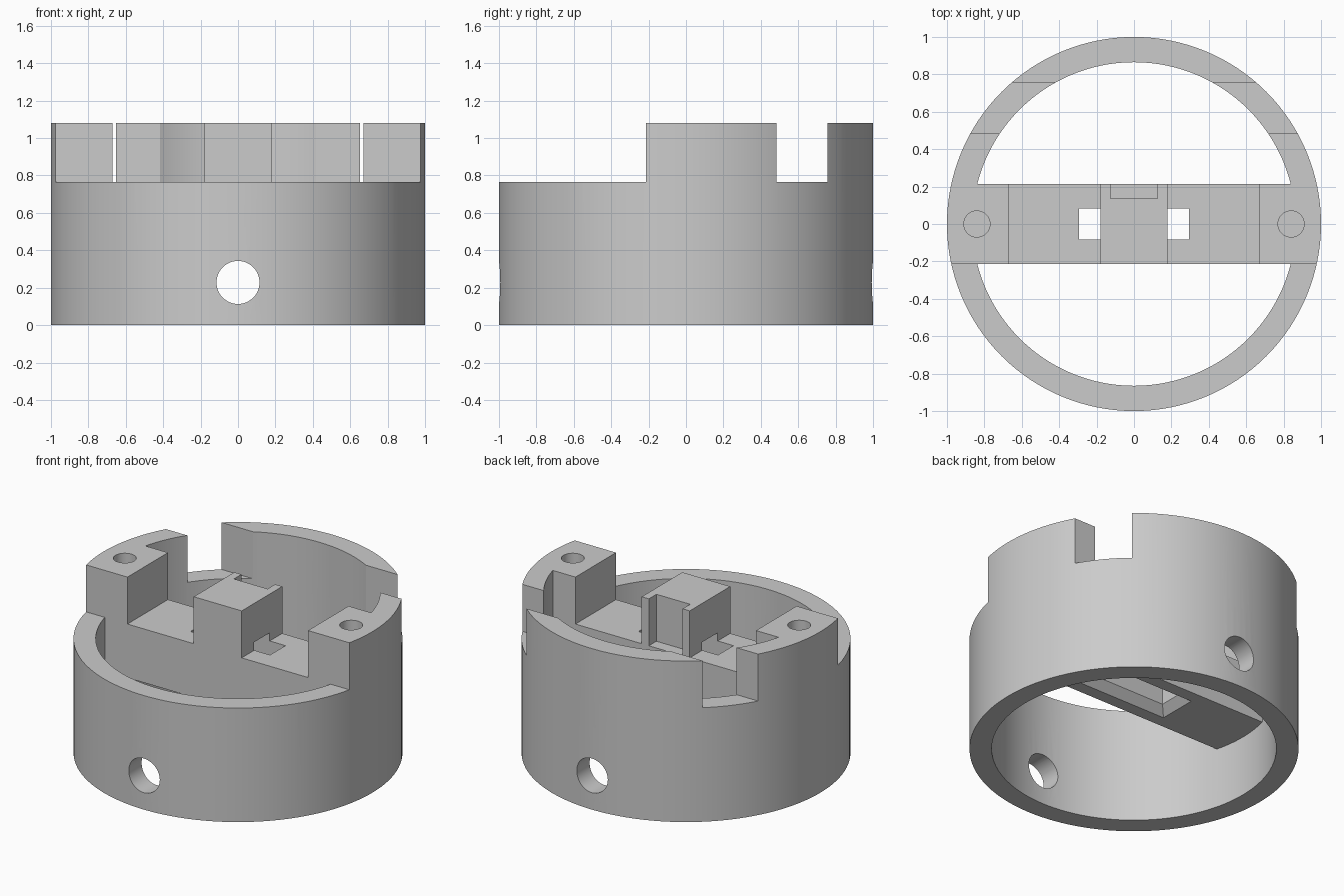
import bpy
import bmesh
from mathutils import Matrix, Vector

cube = bpy.data.objects.get("Cube")
if cube:
    bpy.data.objects.remove(cube, do_unlink=True)

TOP, STEP, BAR_BOTTOM, BAR_HALF = 1.08, 0.765, 0.405, 0.215
OVER = 1.3  # cutters run past the top

grey = bpy.data.materials.new("plain grey")
grey.use_nodes = True
colour = (0.6, 0.6, 0.6, 1)
grey.diffuse_color = colour
grey.node_tree.nodes["Principled BSDF"].inputs["Base Color"].default_value = colour


def make(name, bm):
    mesh = bpy.data.meshes.new(name)
    bmesh.ops.recalc_face_normals(bm, faces=bm.faces)
    bm.to_mesh(mesh)
    bm.free()
    mesh.materials.append(grey)
    obj = bpy.data.objects.new(name, mesh)
    bpy.context.collection.objects.link(obj)
    return obj


def box(name, low, high):
    low, high = Vector(low), Vector(high)
    bm = bmesh.new()
    bmesh.ops.create_cube(bm, size=1, matrix=Matrix.Translation((low + high) / 2)
                          @ Matrix.Diagonal((*(high - low), 1)))
    return make(name, bm)


def cylinder(name, radius, depth, centre, sides, axis="Z"):
    turn = Matrix.Rotation(1.5707963, 4, "X") if axis == "Y" else Matrix.Identity(4)
    bm = bmesh.new()
    bmesh.ops.create_cone(bm, cap_ends=True, segments=sides, radius1=radius, radius2=radius,
                          depth=depth, matrix=Matrix.Translation(centre) @ turn)
    return make(name, bm)


def combine(target, tool, operation="DIFFERENCE"):
    mod = target.modifiers.new("shape", "BOOLEAN")
    mod.operation, mod.solver, mod.object = operation, "EXACT", tool
    bpy.context.view_layer.objects.active = target
    bpy.ops.object.modifier_apply(modifier=mod.name)
    bpy.data.objects.remove(tool, do_unlink=True)


# Round wall
body = cylinder("ring_housing", 1, 1.2, (0, 0, 0.6), 128)
combine(body, cylinder("bore", 0.865, 2, (0, 0, 0.6), 128))

# Crossbar with its ends buried in the wall
combine(body, box("crossbar", (-0.93, -BAR_HALF, BAR_BOTTOM), (0.93, BAR_HALF, 1.15)), "UNION")

# Level top, lowered front and side notches
combine(body, box("top_trim", (-2, -2, TOP), (2, 2, 2)))
combine(body, box("front_step", (-2, -2, STEP), (2, -BAR_HALF, OVER)))
combine(body, box("side_notches", (-2, 0.485, STEP), (2, 0.757, OVER)))

# Valleys between the centre block and the posts, and post holes
for side in (-1, 1):
    xs = sorted((side * 0.178, side * 0.67))
    combine(body, box("valley", (xs[0], -0.3, STEP), (xs[1], 0.3, OVER)))
    combine(body, cylinder("post_hole", 0.07, 0.6, (side * 0.84, 0, TOP), 32))

# Groove in the back of the centre block
combine(body, box("block_groove", (-0.125, 0.135, STEP), (0.125, 0.3, OVER)))

# Slot through the bar and under the block, flared below
combine(body, box("bar_slot", (-0.295, -0.082, 0.3), (0.295, 0.082, 0.82)))
bm = bmesh.new()
bmesh.ops.create_cube(bm, size=2)
for v in bm.verts:
    upper = v.co.z > 0
    v.co.x *= 0.295 if upper else 0.393
    v.co.y *= 0.082 if upper else 0.18
    v.co.z = 0.46 if upper else 0.35
combine(body, make("slot_flare", bm))

# Round hole through the front and back walls
combine(body, cylinder("wall_hole", 0.115, 3, (0, 0, 0.228), 48, "Y"))

# Smooth curved walls with sharp edges
bpy.ops.object.select_all(action="DESELECT")
body.select_set(True)
bpy.context.view_layer.objects.active = body
bpy.ops.object.shade_smooth_by_angle(angle=0.5)
